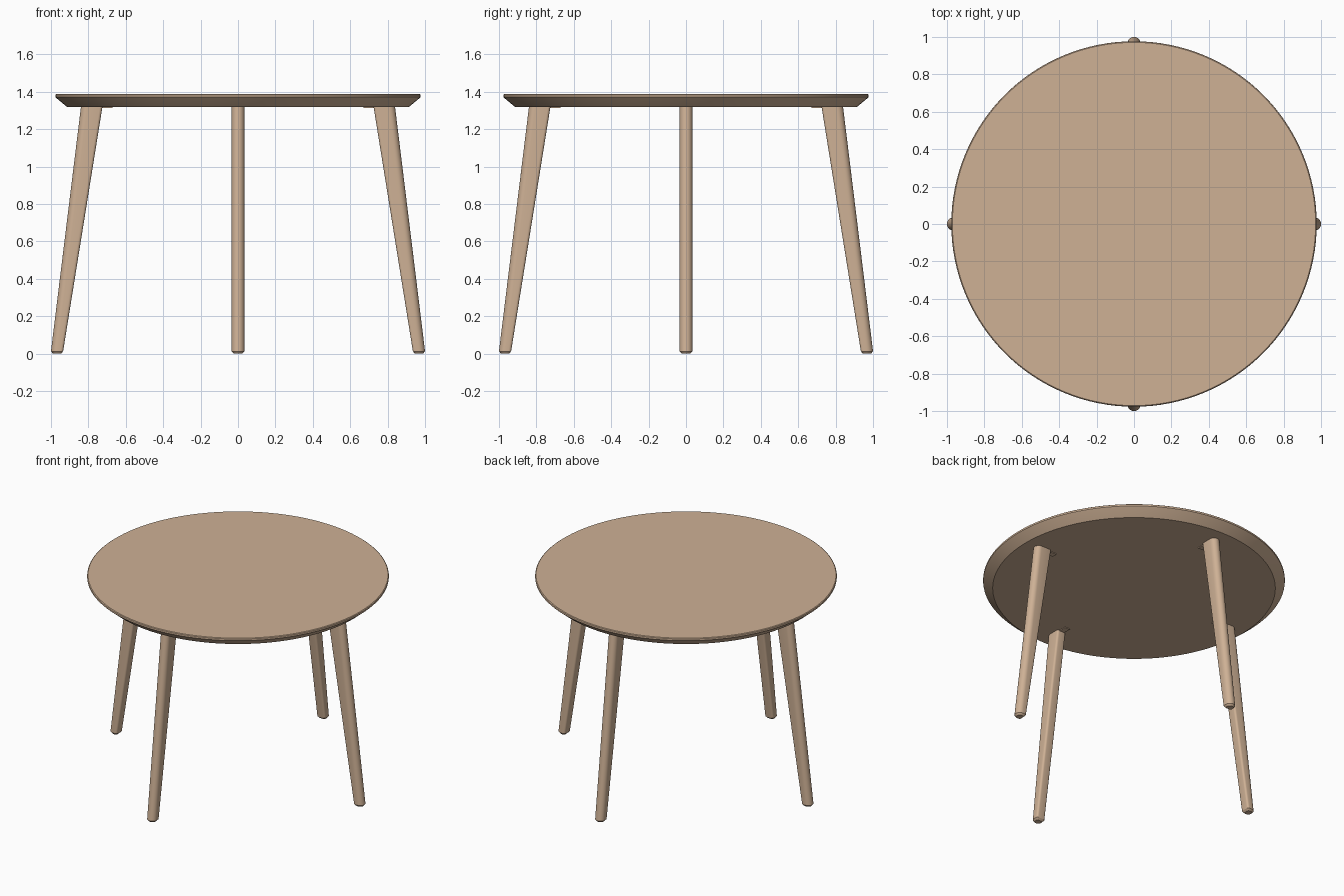
import bpy, bmesh, math

if "Cube" in bpy.data.objects:
    bpy.data.objects.remove(bpy.data.objects["Cube"])

# single wood colour
wood = bpy.data.materials.new("light_wood")
wood.diffuse_color = (0.62, 0.44, 0.302, 1)
wood.use_nodes = True
wood.node_tree.nodes["Principled BSDF"].inputs["Base Color"].default_value = wood.diffuse_color


def loft(name, rings, turn=0.0):
    """Skin closed rings of equal length, cap both ends, smooth by angle."""
    bm = bmesh.new()
    loops = [[bm.verts.new(p) for p in ring] for ring in rings]
    n = len(loops[0])
    for a, b in zip(loops, loops[1:]):
        for i in range(n):
            j = (i + 1) % n
            bm.faces.new((a[i], a[j], b[j], b[i]))
    bm.faces.new(loops[0][::-1])
    bm.faces.new(loops[-1])
    bmesh.ops.recalc_face_normals(bm, faces=bm.faces)
    me = bpy.data.meshes.new(name)
    bm.to_mesh(me)
    bm.free()
    me.materials.append(wood)
    ob = bpy.data.objects.new(name, me)
    bpy.context.collection.objects.link(ob)
    ob.rotation_euler.z = turn
    bpy.ops.object.select_all(action='DESELECT')
    ob.select_set(True)
    bpy.context.view_layer.objects.active = ob
    bpy.ops.object.shade_smooth_by_angle(angle=math.radians(30))
    return ob


def circle(r, z, n=128):
    return [(r * math.cos(2 * math.pi * i / n), r * math.sin(2 * math.pi * i / n), z)
            for i in range(n)]


def arc(cx, cy, r, a0, a1, n):
    return [(cx + r * math.cos(math.radians(a0 + (a1 - a0) * i / n)),
             cy + r * math.sin(math.radians(a0 + (a1 - a0) * i / n))) for i in range(n + 1)]


def leg_ring(inner, outer, z, half=0.034):
    """Leg section: round outer side, flat inner side with softened corners."""
    c = min(0.014, half * 0.45)
    pts = arc(outer - half, 0, half, -90, 90, 16)
    pts += arc(inner + c, half - c, c, 90, 180, 4)
    pts += arc(inner + c, c - half, c, 180, 270, 4)
    return [(x, y, z) for x, y in pts]


# tabletop with undercut edge
loft("tabletop", [circle(r, z) for r, z in (
    (0.915, 1.32), (0.970, 1.366), (0.976, 1.372), (0.977, 1.378),
    (0.976, 1.384), (0.971, 1.388))])

# four splayed tapered legs, each with a small mounting plate on the inner side
for i, side in enumerate(("right", "back", "left", "front")):
    turn = i * math.pi / 2
    loft(side + "_leg", [
        leg_ring(0.946, 0.989, 0.0, 0.023),
        leg_ring(0.935, 1.0, 0.013),
        leg_ring(0.724, 0.839, 1.325)], turn)
    loft(side + "_mounting_plate", [
        [(0.67, -0.02, z), (0.74, -0.02, z), (0.74, 0.02, z), (0.67, 0.02, z)]
        for z in (1.315, 1.322)], turn)
